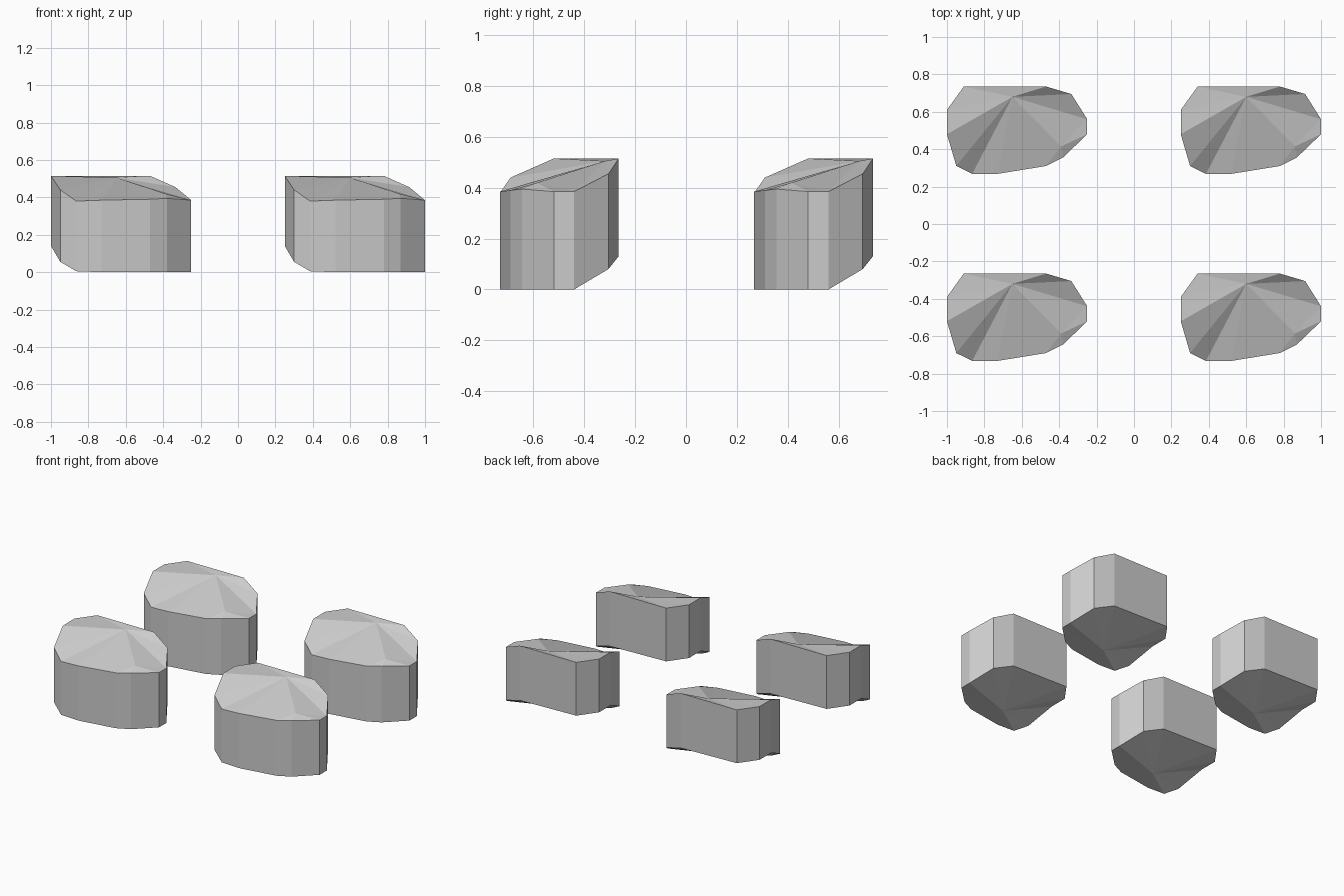
import bpy, bmesh

if "Cube" in bpy.data.objects:
    bpy.data.objects.remove(bpy.data.objects["Cube"])

# Outline of one block, counter-clockwise: x, y, bottom z, top z (about the block centre)
RING = [
    (-0.375, -0.02, 0.14, 0.515),
    (-0.325, -0.19, 0.055, 0.44),
    (-0.24, -0.232, 0.005, 0.38),
    (-0.105, -0.232, 0.0, 0.385),
    (0.155, -0.19, 0.0, 0.39),
    (0.245, -0.145, 0.0, 0.395),
    (0.375, -0.02, 0.0, 0.385),
    (0.375, 0.06, 0.0, 0.385),
    (0.29, 0.195, 0.08, 0.455),
    (0.155, 0.235, 0.13, 0.515),
    (-0.285, 0.235, 0.14, 0.515),
    (-0.375, 0.11, 0.14, 0.515),
]
TOP_PEAK = (-0.025, 0.18, 0.505)
BASE_POINT = (-0.02, -0.08, 0.005)


def block_mesh():
    bm = bmesh.new()
    low = [bm.verts.new((x, y, b)) for x, y, b, t in RING]
    high = [bm.verts.new((x, y, t)) for x, y, b, t in RING]
    peak = bm.verts.new(TOP_PEAK)
    base = bm.verts.new(BASE_POINT)
    # Inner shelf point that makes the small bevel on the front right rim
    bevel = bm.verts.new((0.235, -0.085, 0.42))
    n = len(RING)
    for i in range(n):
        j = (i + 1) % n
        bm.faces.new((low[i], low[j], high[j], high[i]))
        bm.faces.new((base, low[j], low[i]))
        if i in (4, 5, 6):
            bm.faces.new((bevel, high[i], high[j]))
        else:
            bm.faces.new((peak, high[i], high[j]))
    bm.faces.new((peak, high[4], bevel))
    bm.faces.new((peak, bevel, high[7]))
    bmesh.ops.recalc_face_normals(bm, faces=bm.faces)
    mesh = bpy.data.meshes.new("stone_block")
    bm.to_mesh(mesh)
    bm.free()
    return mesh


# Four identical blocks in a two by two layout
mesh = block_mesh()
for side, x in (("left", -0.625), ("right", 0.625)):
    for row, y in (("front", -0.5), ("back", 0.5)):
        block = bpy.data.objects.new(f"stone_block_{row}_{side}", mesh)
        block.location = (x, y, 0)
        bpy.context.collection.objects.link(block)
